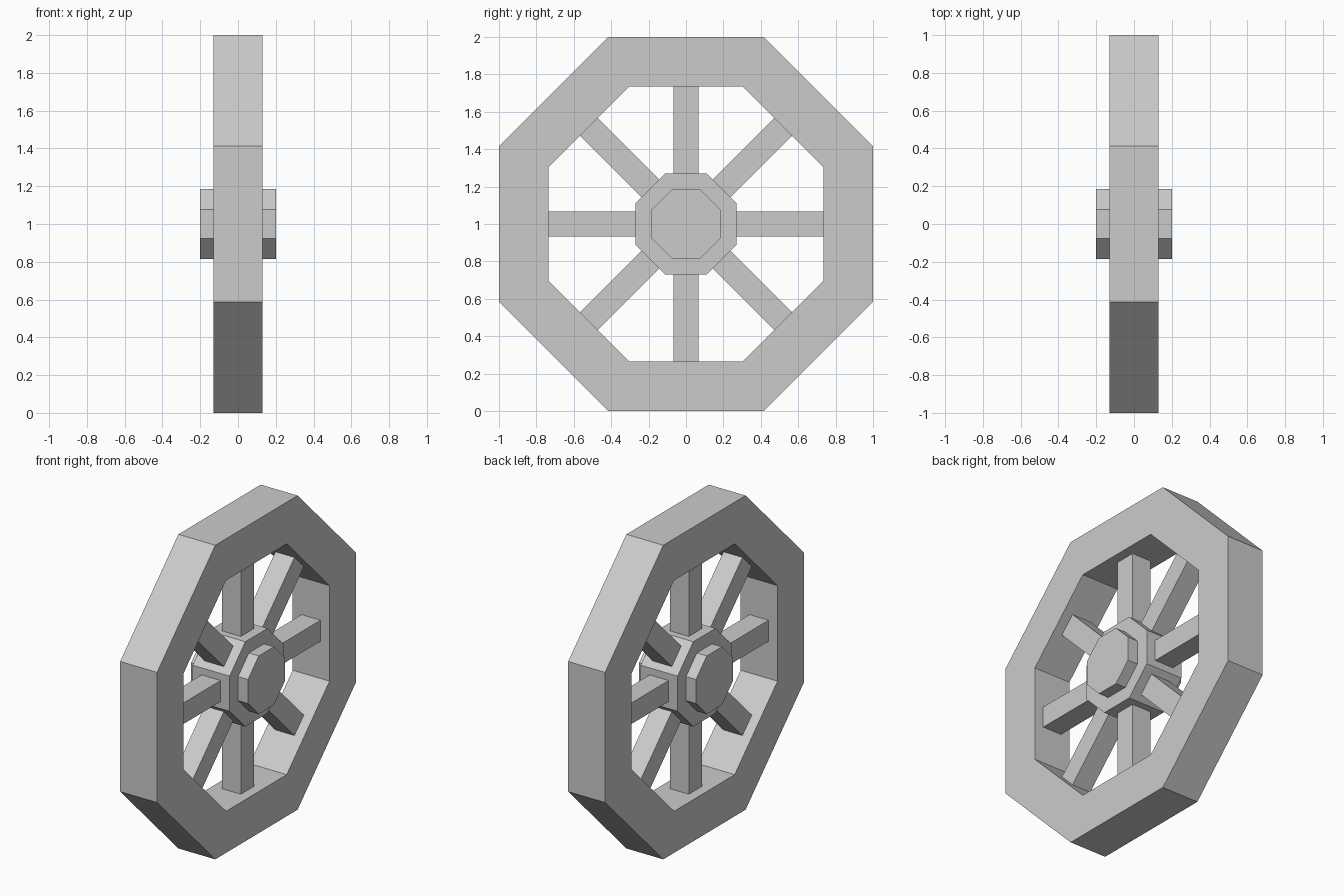
import bpy, bmesh
from math import pi, sin, cos, tan
from mathutils import Matrix

if "Cube" in bpy.data.objects:
    bpy.data.objects.remove(bpy.data.objects["Cube"])

SIDES = 8
CENTRE_Z = 1.0


def octagon(bm, x, apothem):
    # Ring of vertices around the X axle, flat sides up and down
    r = apothem / cos(pi / SIDES)
    return [bm.verts.new((x, r * cos(a), CENTRE_Z + r * sin(a)))
            for a in (2 * pi * (i + 0.5) / SIDES for i in range(SIDES))]


def bridge(bm, a, b):
    for i in range(SIDES):
        j = (i + 1) % SIDES
        bm.faces.new((a[i], a[j], b[j], b[i]))


def finish(bm, name):
    bmesh.ops.recalc_face_normals(bm, faces=bm.faces)
    mesh = bpy.data.meshes.new(name)
    bm.to_mesh(mesh)
    bm.free()
    obj = bpy.data.objects.new(name, mesh)
    bpy.context.collection.objects.link(obj)
    return obj


# Rim: rectangular section carried around the octagon
bm = bmesh.new()
rings = [octagon(bm, x, a) for x, a in
         ((-0.13, 1.0), (0.13, 1.0), (0.13, 0.735), (-0.13, 0.735))]
for k in range(4):
    bridge(bm, rings[k], rings[(k + 1) % 4])
finish(bm, "rim")

# Hub: stepped octagonal drum with a raised cap on both sides
bm = bmesh.new()
rings = [octagon(bm, x, a) for x, a in
         ((-0.2, 0.185), (-0.13, 0.185), (-0.13, 0.27),
          (0.13, 0.27), (0.13, 0.185), (0.2, 0.185))]
for a, b in zip(rings, rings[1:]):
    bridge(bm, a, b)
bm.faces.new(rings[0])
bm.faces.new(rings[-1])
finish(bm, "hub")

# Spokes: square bars from inside the hub to the flat of the rim
INNER, OUTER, WIDTH = 0.22, 0.735, 0.134
for i in range(SIDES):
    bm = bmesh.new()
    place = (Matrix.Translation((0, 0, CENTRE_Z))
             @ Matrix.Rotation(2 * pi * i / SIDES, 4, 'X')
             @ Matrix.Translation((0, 0, (INNER + OUTER) / 2))
             @ Matrix.Diagonal((WIDTH, WIDTH, OUTER - INNER, 1)))
    bmesh.ops.create_cube(bm, size=1, matrix=place)
    finish(bm, f"spoke_{i + 1}")
